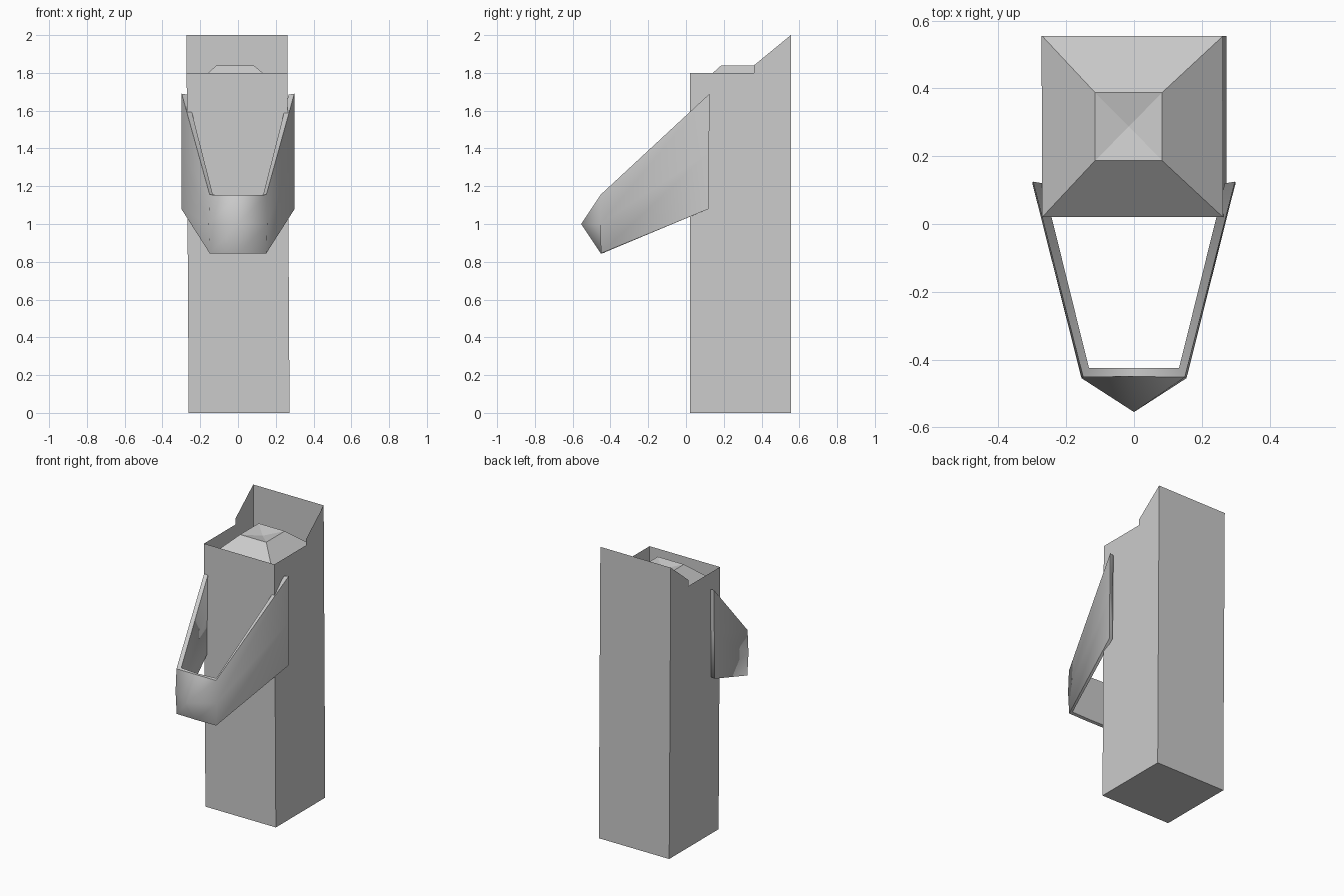
import bpy, bmesh

if "Cube" in bpy.data.objects:
    bpy.data.objects.remove(bpy.data.objects["Cube"])


def make(name, verts, faces, smooth=False):
    me = bpy.data.meshes.new(name)
    me.from_pydata(verts, [], faces)
    bm = bmesh.new()
    bm.from_mesh(me)
    bmesh.ops.recalc_face_normals(bm, faces=bm.faces)
    bm.to_mesh(me)
    bm.free()
    ob = bpy.data.objects.new(name, me)
    bpy.context.collection.objects.link(ob)
    if smooth:
        bpy.ops.object.select_all(action='DESELECT')
        ob.select_set(True)
        bpy.context.view_layer.objects.active = ob
        bpy.ops.object.shade_smooth_by_angle(angle=1.2)
    return ob


def px(side, z):
    # the pillar leans very slightly to one side
    return side * 0.267 + 0.006 - 0.006 * z


FRONT, BACK = 0.02, 0.555

# pillar: open-topped sheet box with a raised back
profile = [(FRONT, 1.8), (FRONT, 0), (BACK, 0), (BACK, 2.0), (0.36, 1.84), (0.36, 1.8)]
n = len(profile)
verts = [(px(s, z), y, z) for s in (-1, 1) for y, z in profile]
faces = [tuple(range(n)), tuple(range(n, 2 * n))]
faces += [(i, i + 1, i + 1 + n, i + n) for i in range(3)]
make("pillar", verts, faces)

# sloped cap recessed in the top, with a shallow dip in the middle
z0, z1 = 1.69, 1.84
cap = [(px(-1, z0), FRONT, z0), (px(1, z0), FRONT, z0),
       (px(1, z0), BACK, z0), (px(-1, z0), BACK, z0),
       (-0.115, 0.187, z1), (0.083, 0.187, z1), (0.083, 0.388, z1), (-0.115, 0.388, z1),
       (-0.015, 0.288, 1.82)]
faces = [(i, (i + 1) % 4, (i + 1) % 4 + 4, i + 4) for i in range(4)]
faces += [(i + 4, (i + 1) % 4 + 4, 8) for i in range(4)]
make("pillar_cap", cap, faces)

# spout: pointed band wrapped around the front, outer and inner skins
outer = [[(0.298, 0.125, 1.69), (0.30, 0.122, 1.38), (0.30, 0.12, 1.08)],
         [(0.15, -0.452, 1.155), (0.155, -0.455, 1.0), (0.15, -0.45, 0.845)],
         [(0, -0.45, 1.153), (0, -0.555, 1.0), (0, -0.45, 0.843)]]
inner = [[(0.268, 0.12, 1.685), (0.272, 0.12, 1.38), (0.275, 0.12, 1.085)],
         [(0.133, -0.425, 1.155), (0.135, -0.425, 1.0), (0.14, -0.43, 0.85)],
         [(0, -0.425, 1.15), (0, -0.425, 1.0), (0, -0.43, 0.848)]]


def wrap(half):
    return half + [[(-x, y, z) for x, y, z in col] for col in half[1::-1]]


columns = wrap(outer) + wrap(inner)
verts = [v for col in columns for v in col]
o = lambda c, r: c * 3 + r
i_ = lambda c, r: 15 + c * 3 + r
faces = []
for c in range(4):
    for r in range(2):
        for f in (o, i_):
            faces.append((f(c, r), f(c + 1, r), f(c + 1, r + 1), f(c, r + 1)))
    for r in (0, 2):
        faces.append((o(c, r), o(c + 1, r), i_(c + 1, r), i_(c, r)))
for c in (0, 4):
    for r in range(2):
        faces.append((o(c, r), o(c, r + 1), i_(c, r + 1), i_(c, r)))
make("spout", verts, faces, smooth=True)
